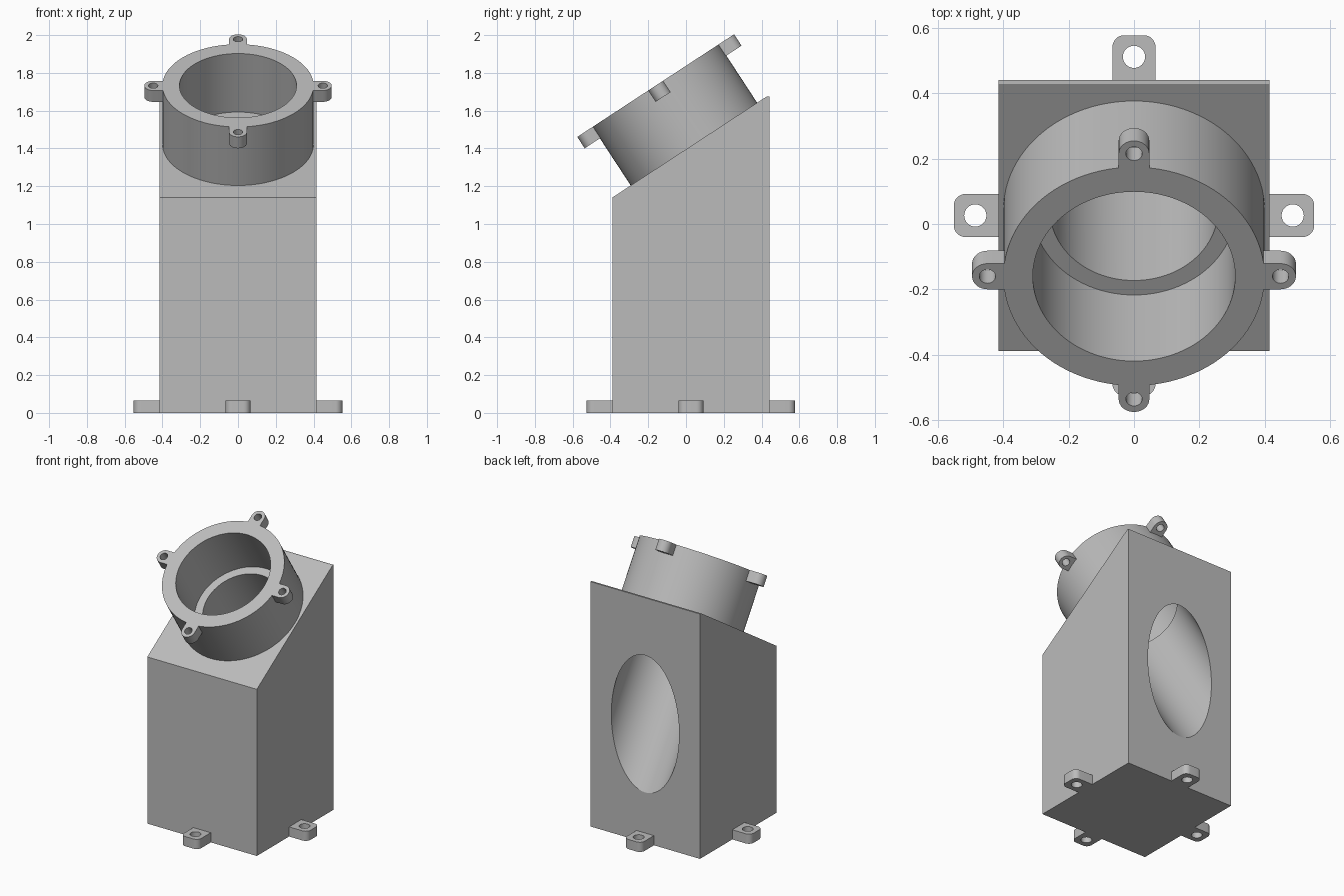
import bpy, bmesh, math
from mathutils import Matrix, Vector

if "Cube" in bpy.data.objects:
    bpy.data.objects.remove(bpy.data.objects["Cube"])

TILT = math.radians(33.2)
CY = 0.026                      # housing centre in y
HALF = 0.415                    # housing half width
TUBE_LEN = 0.37
grey = bpy.data.materials.new("grey")
grey.diffuse_color = (0.5, 0.5, 0.5, 1)
grey.use_nodes = True
grey.node_tree.nodes["Principled BSDF"].inputs["Base Color"].default_value = grey.diffuse_color


def prism(name, outline, height, matrix=Matrix()):
    """Closed prism: xy outline extruded up z, then placed by matrix."""
    bm = bmesh.new()
    face = bm.faces.new([bm.verts.new((x, y, 0)) for x, y in outline])
    ext = bmesh.ops.extrude_face_region(bm, geom=[face])
    verts = [v for v in ext["geom"] if isinstance(v, bmesh.types.BMVert)]
    bmesh.ops.translate(bm, verts=verts, vec=(0, 0, height))
    bmesh.ops.recalc_face_normals(bm, faces=bm.faces[:])
    bm.transform(matrix)
    mesh = bpy.data.meshes.new(name)
    bm.to_mesh(mesh)
    bm.free()
    mesh.materials.append(grey)
    obj = bpy.data.objects.new(name, mesh)
    bpy.context.collection.objects.link(obj)
    return obj


def arc(cx, cy, r, a0, a1, n):
    return [(cx + r * math.cos(math.radians(a0 + (a1 - a0) * i / n)),
             cy + r * math.sin(math.radians(a0 + (a1 - a0) * i / n))) for i in range(n + 1)]


def circle(r, n=96, cx=0):
    return arc(cx, 0, r, 0, 360, n)[:-1]


def combine(obj, other, operation):
    """Apply a boolean and remove the helper."""
    mod = obj.modifiers.new("boolean", "BOOLEAN")
    mod.operation, mod.solver, mod.object = operation, "EXACT", other
    bpy.context.view_layer.objects.active = obj
    bpy.ops.object.modifier_apply(modifier=mod.name)
    bpy.data.objects.remove(other)


def smooth(obj):
    bpy.ops.object.select_all(action="DESELECT")
    obj.select_set(True)
    bpy.context.view_layer.objects.active = obj
    bpy.ops.object.shade_smooth_by_angle(angle=math.radians(30))


def lift(z):
    return Matrix.Translation((0, 0, z))


# Tilted frame on the sloping roof, z along the tube axis
front, back, roof_z = CY - HALF, CY + HALF, 1.141
slope = math.tan(TILT)
tube_y = 0.042
frame = (Matrix.Translation((0, tube_y, roof_z + (tube_y - front) * slope))
         @ Matrix.Rotation(TILT, 4, "X"))

# Housing: side profile in (y, z) extruded across x, with a narrow flat at the back
ridge_y = back - 0.012
ridge_z = roof_z + (ridge_y - front) * slope
profile = [(front, 0), (back, 0), (back, ridge_z), (ridge_y, ridge_z), (front, roof_z)]
yz_to_world = Matrix(((0, 0, 1, -HALF), (1, 0, 0, 0), (0, 1, 0, 0), (0, 0, 0, 1)))
housing = prism("housing", profile, 2 * HALF, yz_to_world)

# Slanted bore through the roof and out of the back wall
bore = prism("bore_cutter", circle(0.257), 1.7, frame @ lift(-1.6))
combine(housing, bore, "DIFFERENCE")
smooth(housing)

# Tube with four screw lugs flush with its rim
tube = prism("tube", circle(0.40), TUBE_LEN, frame)
lug_shape = [(0.36, -0.047)] + arc(0.449, 0, 0.047, -90, 90, 16) + [(0.36, 0.047)]
for i in range(4):
    turn = frame @ Matrix.Rotation(i * math.pi / 2, 4, "Z")
    combine(tube, prism("rim_lug", lug_shape, 0.072, turn @ lift(TUBE_LEN - 0.072)), "UNION")
    combine(tube, prism("screw_cutter", circle(0.025, 32, 0.449), 0.3, turn @ lift(0.2)),
            "DIFFERENCE")
combine(tube, prism("tube_cutter", circle(0.31), 1.0, frame @ lift(-0.3)), "DIFFERENCE")
smooth(tube)

# Mounting feet around the bottom of the housing
foot_w, foot_end, r = 0.066, 0.552, 0.036
foot_shape = ([(HALF, -foot_w)] + arc(foot_end - r, -foot_w + r, r, -90, 0, 8)
              + arc(foot_end - r, foot_w - r, r, 0, 90, 8) + [(HALF, foot_w)])
for i, side in enumerate(("right", "back", "left", "front")):
    turn = Matrix.Translation((0, CY, 0)) @ Matrix.Rotation(i * math.pi / 2, 4, "Z")
    foot = prism(side + "_foot", foot_shape, 0.066, turn)
    combine(foot, prism("hole_cutter", circle(0.034, 32, 0.486), 0.3, turn @ lift(-0.1)),
            "DIFFERENCE")
    smooth(foot)
